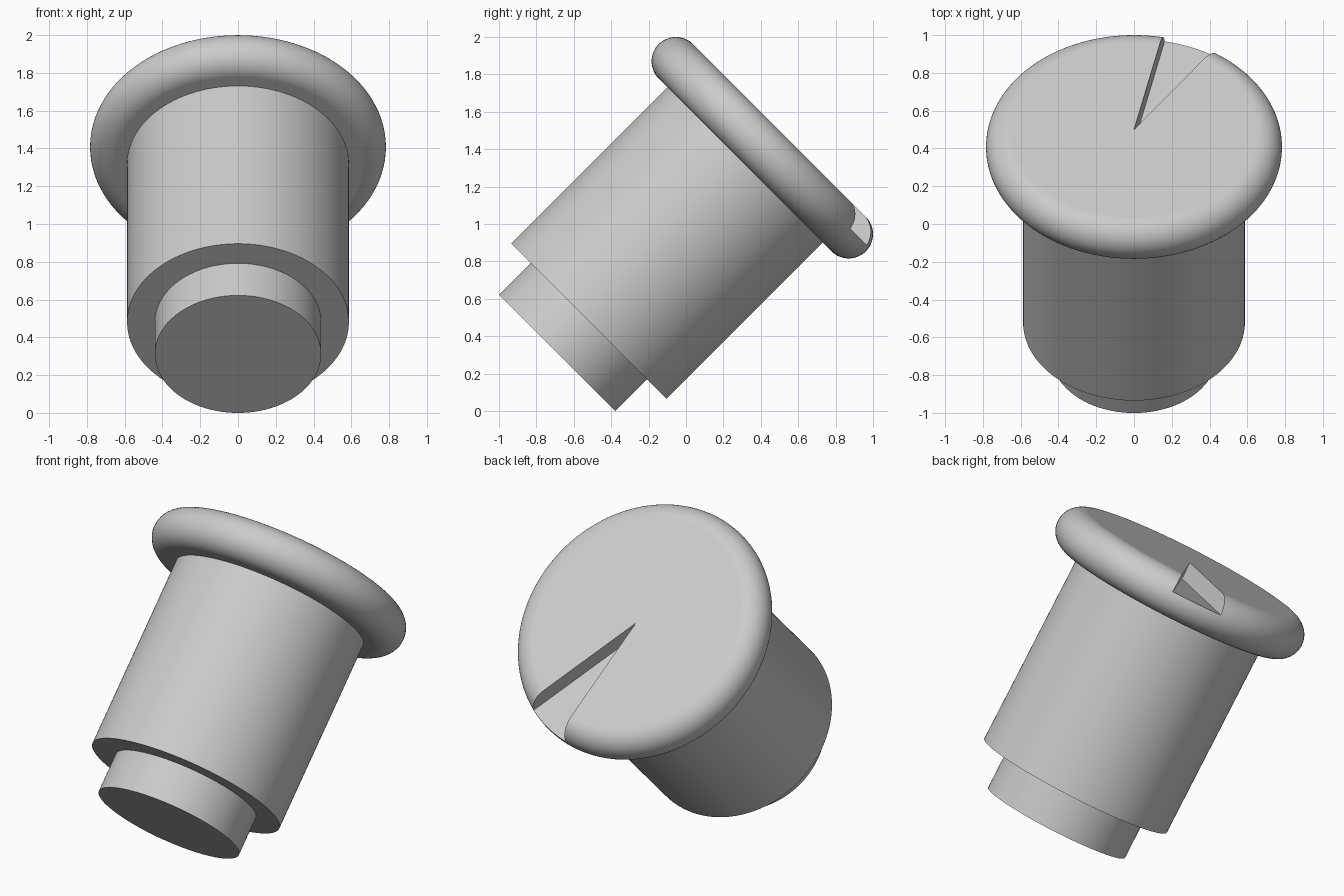
import bpy, bmesh
from math import sin, cos, pi, radians
from mathutils import Matrix

if "Cube" in bpy.data.objects:
    bpy.data.objects.remove(bpy.data.objects["Cube"], do_unlink=True)

grey = bpy.data.materials.new("plain grey")
grey.use_nodes = True
colour = (0.6, 0.6, 0.6, 1)
grey.diffuse_color = colour
grey.node_tree.nodes["Principled BSDF"].inputs["Base Color"].default_value = colour

# The whole model leans back 45 degrees on the centre of its lower end
LEAN = Matrix.Translation((0, -0.689, 0.311)) @ Matrix.Rotation(radians(-45), 4, 'X')
SEGMENTS = 144


def add_object(name, bm):
    bmesh.ops.recalc_face_normals(bm, faces=bm.faces)
    mesh = bpy.data.meshes.new(name)
    bm.to_mesh(mesh)
    bm.free()
    mesh.materials.append(grey)
    obj = bpy.data.objects.new(name, mesh)
    obj.matrix_world = LEAN
    bpy.context.collection.objects.link(obj)
    return obj


def select_only(obj):
    bpy.ops.object.select_all(action='DESELECT')
    obj.select_set(True)
    bpy.context.view_layer.objects.active = obj


def turned(name, profile):
    """Solid of revolution from (radius, height) points, closed by flat ends."""
    bm = bmesh.new()
    rings = [[bm.verts.new((r * cos(2 * pi * i / SEGMENTS), r * sin(2 * pi * i / SEGMENTS), h))
              for i in range(SEGMENTS)] for r, h in profile]
    for low, high in zip(rings, rings[1:]):
        for i in range(SEGMENTS):
            j = (i + 1) % SEGMENTS
            bm.faces.new((low[i], low[j], high[j], high[i]))
    bm.faces.new(rings[0])
    bm.faces.new(rings[-1])
    return add_object(name, bm)


def finish(obj):
    select_only(obj)
    bpy.ops.object.shade_smooth_by_angle(angle=radians(30))
    obj.modifiers.new("flat_ends", 'WEIGHTED_NORMAL').keep_sharp = True


# Stem: narrow pin below a wide barrel
pin = turned("pin", [(0.44, 0), (0.44, 0.25)])
barrel = turned("barrel", [(0.587, 0.24), (0.587, 1.43)])

# Cap: flat disc with a fully rounded rim
RADIUS, ROUND, MIDDLE = 0.783, 0.13, 1.551
steps = 24
cap = turned("cap", [(RADIUS - ROUND + ROUND * cos(a), MIDDLE + ROUND * sin(a))
                     for a in (pi * (k / steps - 0.5) for k in range(steps + 1))])

# Wedge-shaped notch cut into the cap from its centre to the rim
bm = bmesh.new()
corners = [(0, 0)] + [(1.2 * sin(radians(a)), 1.2 * cos(radians(a))) for a in (12, 35)]
face = bm.faces.new([bm.verts.new((x, y, 1.578)) for x, y in corners])
top = bmesh.ops.extrude_face_region(bm, geom=[face])["geom"]
bmesh.ops.translate(bm, vec=(0, 0, 0.3),
                    verts=[v for v in top if isinstance(v, bmesh.types.BMVert)])
cutter = add_object("notch_cutter", bm)
cutter.hide_render = True
cut = cap.modifiers.new("notch", 'BOOLEAN')
cut.operation, cut.object, cut.solver = 'DIFFERENCE', cutter, 'EXACT'
select_only(cap)
bpy.ops.object.modifier_apply(modifier=cut.name)
bpy.data.objects.remove(cutter, do_unlink=True)

for part in (pin, barrel, cap):
    finish(part)
